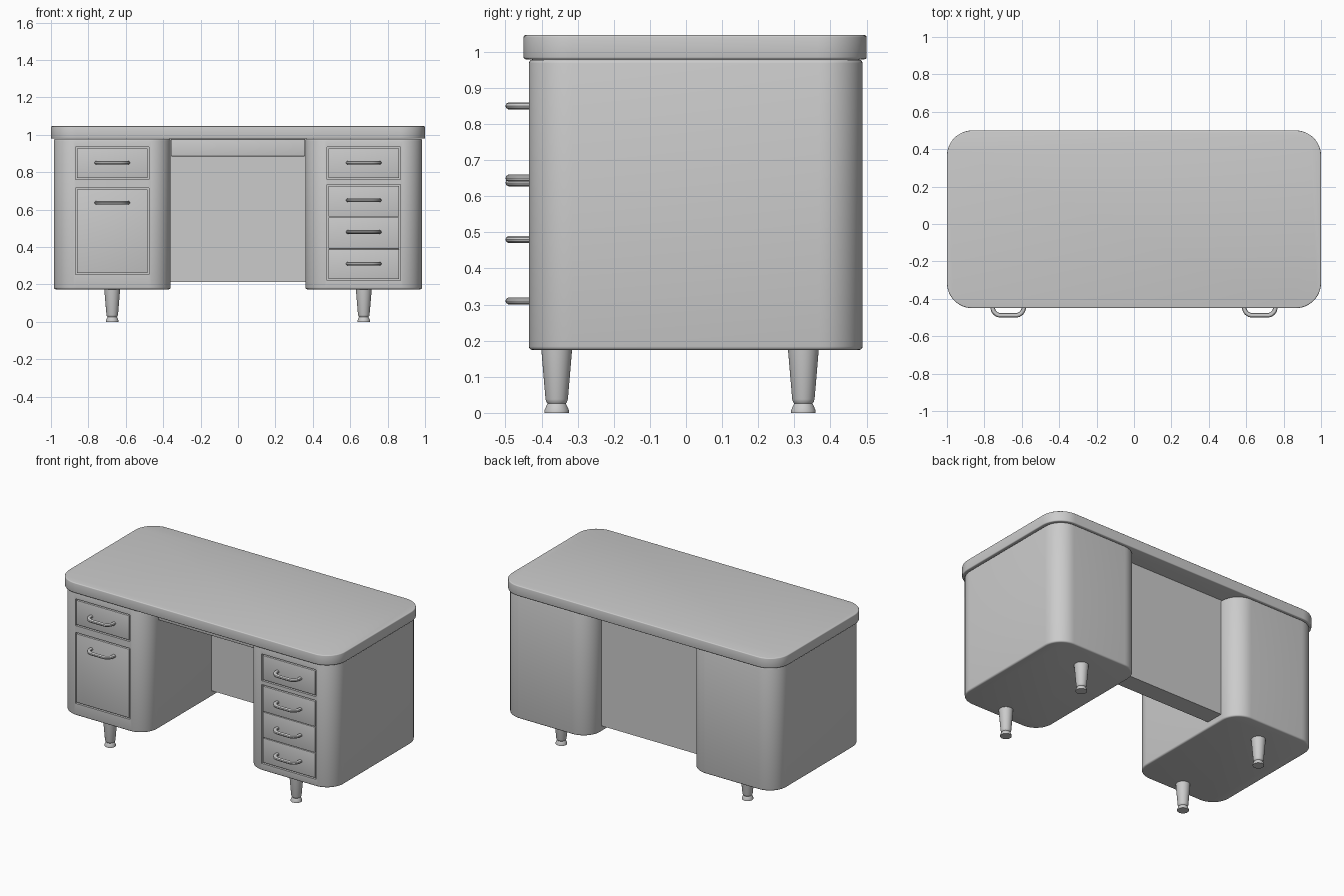
import bpy, bmesh, math

if "Cube" in bpy.data.objects:
    bpy.data.objects.remove(bpy.data.objects["Cube"])


def smooth(obj):
    bpy.ops.object.select_all(action='DESELECT')
    obj.select_set(True)
    bpy.context.view_layer.objects.active = obj
    bpy.ops.object.shade_smooth_by_angle(angle=math.radians(35))


def add_mesh(name, bm):
    bmesh.ops.recalc_face_normals(bm, faces=bm.faces)
    mesh = bpy.data.meshes.new(name)
    bm.to_mesh(mesh)
    bm.free()
    obj = bpy.data.objects.new(name, mesh)
    bpy.context.collection.objects.link(obj)
    smooth(obj)
    return obj


def block(name, x, y, z, corner=0.0, edge=0.0):
    """Box from ranges, with rounded plan corners and softened rims."""
    bm = bmesh.new()
    bmesh.ops.create_cube(bm, size=1)
    for v in bm.verts:
        v.co = [r[0] + (c + 0.5) * (r[1] - r[0]) for c, r in zip(v.co, (x, y, z))]
    if corner:
        up = [e for e in bm.edges if abs(e.verts[0].co.z - e.verts[1].co.z) > 1e-4]
        bmesh.ops.bevel(bm, geom=up, offset=corner, segments=12, profile=0.5, affect='EDGES')
    if edge:
        if corner:
            rim = [e for e in bm.edges if abs(e.verts[0].co.z - e.verts[1].co.z) < 1e-4]
        else:
            rim = bm.edges[:]
        bmesh.ops.bevel(bm, geom=rim, offset=edge, segments=3, profile=0.5, affect='EDGES')
    return add_mesh(name, bm)


def lathe(name, profile, x, y, steps=32):
    bm = bmesh.new()
    verts = [bm.verts.new((r, 0, z)) for r, z in profile]
    edges = [bm.edges.new(p) for p in zip(verts, verts[1:])]
    bmesh.ops.spin(bm, geom=verts + edges, axis=(0, 0, 1), cent=(0, 0, 0),
                   angle=math.tau, steps=steps)
    bmesh.ops.remove_doubles(bm, verts=bm.verts, dist=1e-5)
    obj = add_mesh(name, bm)
    obj.location = (x, y, 0)
    return obj


def handle(name, x, z):
    """Bent bar pull with two rounded corners."""
    w, r, front = 0.083, 0.042, -0.488
    half = [(w, -0.425)]
    for i in range(9):
        a = math.pi / 2 * i / 8
        half.append((w - r + r * math.cos(a), front + r - r * math.sin(a)))
    pts = half + [(-px, py) for px, py in reversed(half)]
    cu = bpy.data.curves.new(name, 'CURVE')
    cu.dimensions = '3D'
    cu.bevel_depth = 0.012
    cu.bevel_resolution = 3
    cu.use_fill_caps = True
    sp = cu.splines.new('POLY')
    sp.points.add(len(pts) - 1)
    for p, (px, py) in zip(sp.points, pts):
        p.co = (px, py, 0, 1)
    obj = bpy.data.objects.new(name, cu)
    bpy.context.collection.objects.link(obj)
    obj.location = (x, 0, z)
    obj.scale.z = 0.85
    bpy.ops.object.select_all(action='DESELECT')
    obj.select_set(True)
    bpy.context.view_layer.objects.active = obj
    bpy.ops.object.convert(target='MESH')
    smooth(bpy.context.view_layer.objects.active)


# Desk top
block('desk_top', (-1, 1), (-0.45, 0.5), (0.979, 1.046), 0.135, 0.006)

# Modesty panel and centre drawer between the pedestals
block('modesty_panel', (-0.365, 0.365), (0.24, 0.36), (0.213, 0.979))
block('centre_drawer', (-0.358, 0.358), (-0.31, 0.24), (0.885, 0.977), 0, 0.003)

# Openings: list of stacked drawers as (bottom, top, handle height)
FRONT = -0.435
layouts = {
    'left': (-0.6725, [[(0.76, 0.935, 0.85)], [(0.252, 0.716, 0.637)]]),
    'right': (0.6725, [[(0.76, 0.935, 0.85)],
                       [(0.22, 0.39, 0.31), (0.39, 0.56, 0.48), (0.56, 0.735, 0.65)]]),
}
leg_profile = [(0, 0), (0.034, 0), (0.034, 0.007), (0.027, 0.023), (0.025, 0.026),
               (0.0285, 0.03), (0.031, 0.038), (0.043, 0.18), (0, 0.18)]

for side, (cx, openings) in layouts.items():
    # Pedestal body
    body = block(side + '_pedestal', (cx - 0.3125, cx + 0.3125), (FRONT, 0.489),
                 (0.174, 0.978), 0.12, 0.01)
    n = 0
    for k, stack in enumerate(openings):
        # Recess cut into the pedestal front
        cutter = block('recess_cutter', (cx - 0.197, cx + 0.197), (FRONT - 0.05, FRONT + 0.015),
                       (stack[0][0], stack[-1][1]))
        mod = body.modifiers.new('recess', 'BOOLEAN')
        mod.operation = 'DIFFERENCE'
        mod.solver = 'EXACT'
        mod.object = cutter
        bpy.context.view_layer.objects.active = body
        bpy.ops.object.modifier_apply(modifier=mod.name)
        bpy.data.objects.remove(cutter)
        # Drawer fronts and pulls
        for i, (z0, z1, hz) in enumerate(stack):
            n += 1
            lo = z0 + (0.008 if i == 0 else 0.002)
            hi = z1 - (0.008 if i == len(stack) - 1 else 0.002)
            block(f'{side}_drawer_front_{n}', (cx - 0.189, cx + 0.189),
                  (FRONT, FRONT + 0.018), (lo, hi), 0, 0.002)
            handle(f'{side}_handle_{n}', cx, hz)
    smooth(body)
    # Tapered legs
    for end, ly in (('front', -0.358), ('back', 0.325)):
        lathe(f'{side}_{end}_leg', leg_profile, cx, ly)
